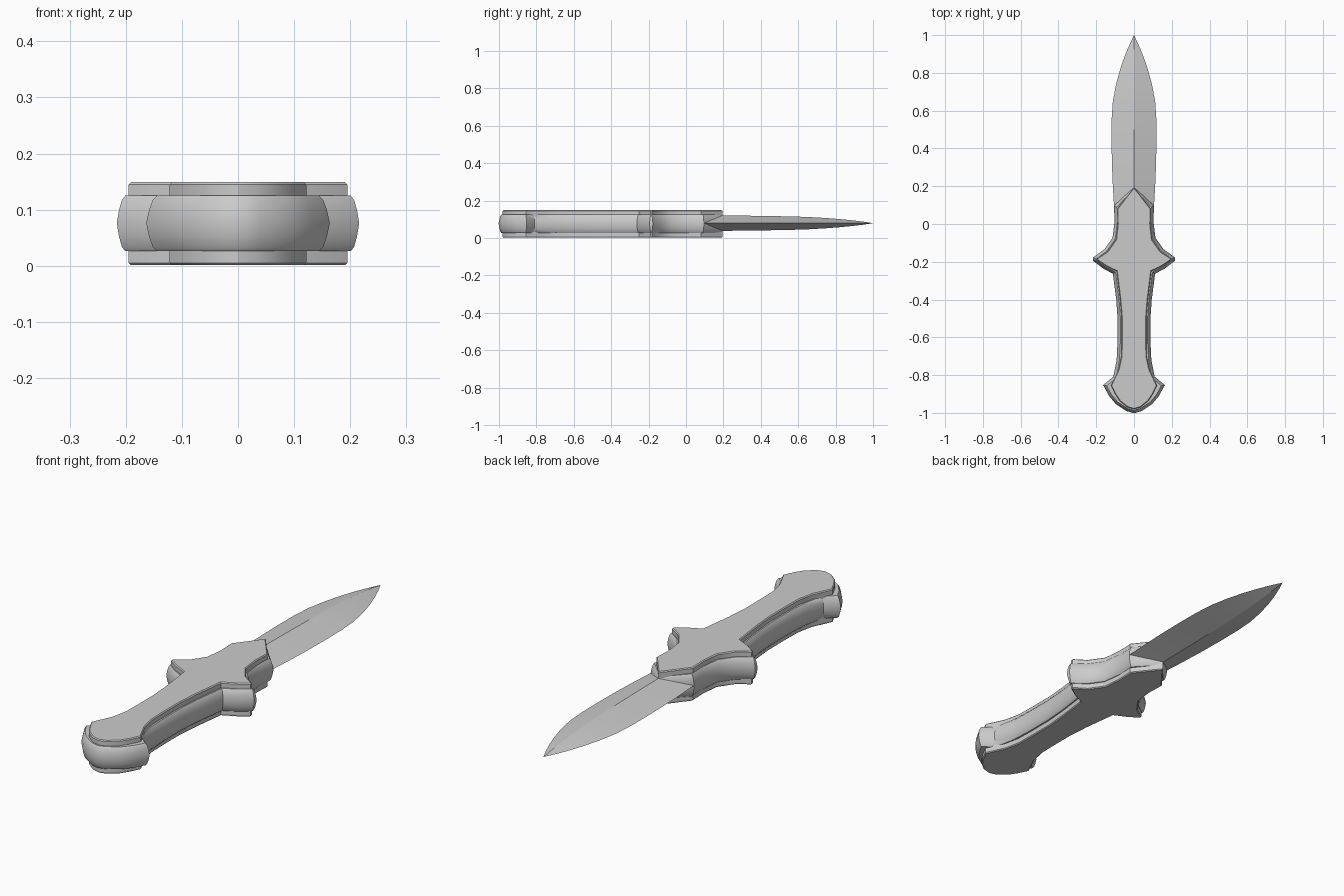
import bpy, bmesh, math
from mathutils import Vector

if "Cube" in bpy.data.objects:
    bpy.data.objects.remove(bpy.data.objects["Cube"])

# Right half outlines (x, y), from front tip to pommel end
CORE = [(0, .205), (.105, .095), (.1, .02), (.112, -.075), (.155, -.135), (.214, -.178),
        (.214, -.194), (.165, -.232), (.11, -.262), (.092, -.40), (.085, -.50),
        (.085, -.62), (.09, -.72), (.108, -.81), (.161, -.853), (.13, -.91), (.095, -.952), (.04, -.988), (0, -1.0)]
PLATE = [(0, .195), (.09, .08), (.087, .0), (.096, -.082), (.14, -.145), (.195, -.181),
         (.195, -.191), (.15, -.222), (.092, -.25), (.073, -.40), (.065, -.50),
         (.065, -.62), (.067, -.70), (.082, -.77), (.122, -.855), (.10, -.90), (.075, -.938), (.035, -.97), (0, -.98)]


def finish(bm, name, angle):
    bmesh.ops.recalc_face_normals(bm, faces=bm.faces)
    mesh = bpy.data.meshes.new(name)
    bm.to_mesh(mesh)
    bm.free()
    obj = bpy.data.objects.new(name, mesh)
    bpy.context.collection.objects.link(obj)
    bpy.ops.object.select_all(action='DESELECT')
    obj.select_set(True)
    bpy.context.view_layer.objects.active = obj
    bpy.ops.object.shade_smooth_by_angle(angle=math.radians(angle))
    return obj


def inset(points, d):
    """Move a closed clockwise outline inward by d."""
    out = []
    for i, p in enumerate(points):
        a = (p - points[i - 1]).normalized()
        b = (points[(i + 1) % len(points)] - p).normalized()
        n = Vector((a.y + b.y, -a.x - b.x)).normalized()
        out.append(p + n * d / max(.6, n.dot(Vector((a.y, -a.x)))))
    return out


def layered(name, half, levels, angle=35):
    """Mirror an outline and loft it through (z, inset) levels."""
    outline = [Vector(p) for p in half] + [Vector((-x, y)) for x, y in half[-2:0:-1]]
    bm = bmesh.new()
    rings = [[bm.verts.new((p.x, p.y, z)) for p in inset(outline, d)] for z, d in levels]
    for lo, hi in zip(rings, rings[1:]):
        for i in range(len(lo)):
            bm.faces.new((lo[i - 1], lo[i], hi[i], hi[i - 1]))
    bm.faces.new(rings[0])
    bm.faces.new(rings[-1])
    return finish(bm, name, angle)


# Rounded grip core with guard and pommel
layered("handle_core", CORE,
        [(.026, .013), (.034, .007), (.052, .002), (.076, -.002), (.1, .002), (.117, .007), (.125, .013)])

# Raised plates on both faces
layered("top_plate", PLATE, [(.115, 0), (.145, 0), (.149, .004)], 30)
layered("bottom_plate", PLATE, [(.001, .004), (.005, 0), (.035, 0)], 30)

# Diamond section blade: (y, half width, half thickness)
STATIONS = [(.0, .095, .04), (.1, .106, .041), (.2, .112, .041), (.32, .117, .04), (.45, .119, .038),
            (.56, .118, .036), (.65, .112, .033), (.74, .095, .028), (.82, .073, .022),
            (.89, .049, .015), (.95, .024, .008)]
bm = bmesh.new()
ZC = .079
rings = [[bm.verts.new(c) for c in ((w, y, ZC), (0, y, ZC + t), (-w, y, ZC), (0, y, ZC - t))]
         for y, w, t in STATIONS]
for a, b in zip(rings, rings[1:]):
    for i in range(4):
        bm.faces.new((a[i - 1], a[i], b[i], b[i - 1]))
tip = bm.verts.new((0, 1, ZC))
for i in range(4):
    bm.faces.new((rings[-1][i - 1], rings[-1][i], tip))
bm.faces.new(rings[0])
finish(bm, "blade", 25)
